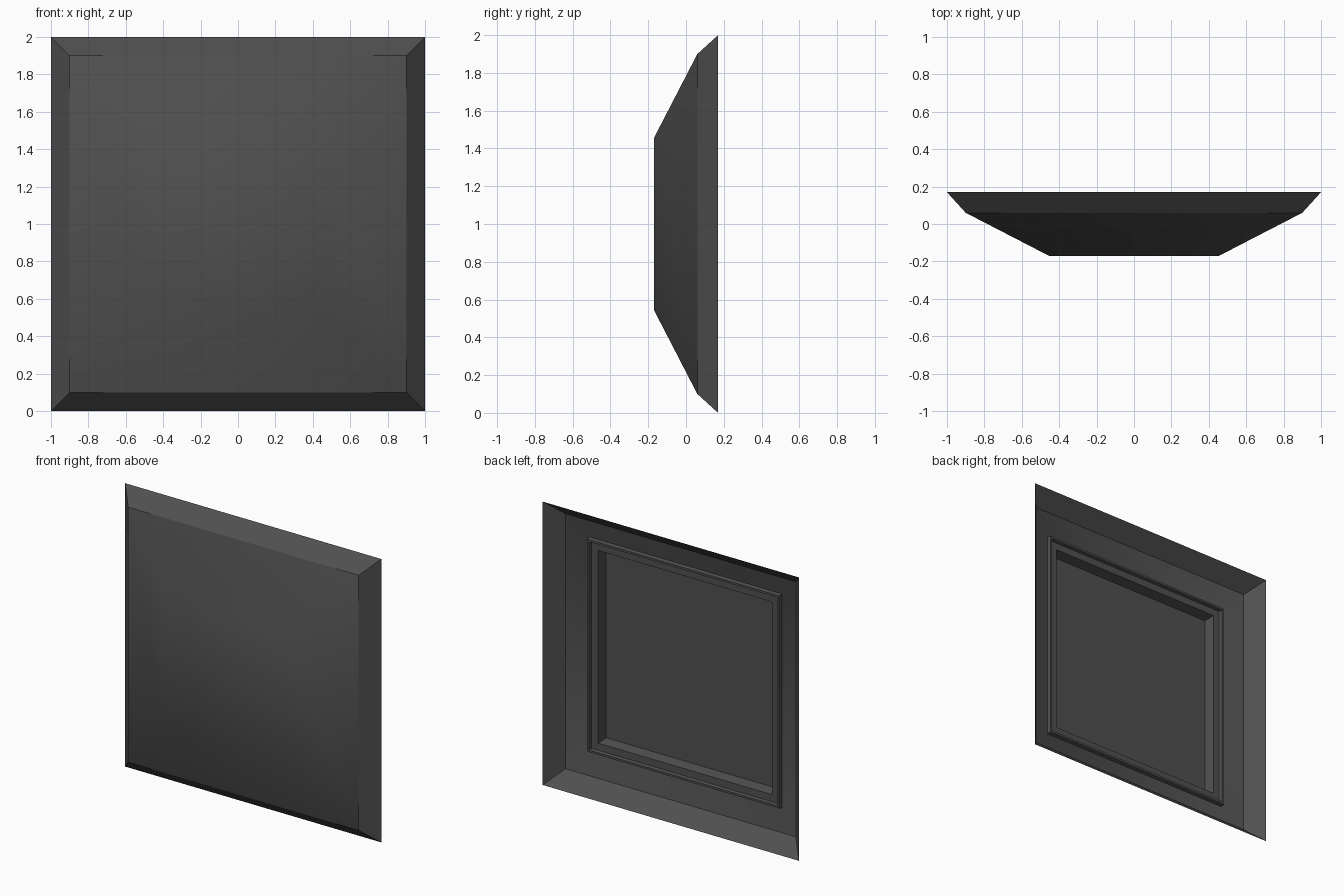
import bpy, bmesh

if "Cube" in bpy.data.objects:
    bpy.data.objects.remove(bpy.data.objects["Cube"])

mat = bpy.data.materials.new("dark grey")
mat.diffuse_color = (0.08, 0.08, 0.08, 1)
mat.use_nodes = True
mat.node_tree.nodes["Principled BSDF"].inputs["Base Color"].default_value = mat.diffuse_color


def square_rings(name, profile, sharp, back):
    """Join concentric squares (half size, y) and close the last one."""
    bm = bmesh.new()
    rings = []
    for h, y in profile:
        rings.append([bm.verts.new((sx * h, y, 1 + sz * h))
                      for sx, sz in ((-1, -1), (1, -1), (1, 1), (-1, 1))])
    for a, b in zip(rings, rings[1:]):
        for i in range(4):
            j = (i + 1) % 4
            bm.faces.new((a[i], a[j], b[j], b[i]))
    bm.faces.new(rings[-1])
    if back:
        bmesh.ops.reverse_faces(bm, faces=bm.faces[:])
    for f in bm.faces:
        f.smooth = True
    # Crisp edges along the chosen rings, and on the mitres next to them
    hard = {v for i in sharp for v in rings[i]}
    for e in bm.edges:
        if all(v in hard for v in e.verts):
            e.smooth = False
    me = bpy.data.meshes.new(name)
    bm.to_mesh(me)
    bm.free()
    me.materials.append(mat)
    ob = bpy.data.objects.new(name, me)
    bpy.context.collection.objects.link(ob)
    return ob


# Flared rim and softly shaded domed front
square_rings("front_shell",
             [(1.0, 0.17), (0.9, 0.06), (0.455, -0.17)], (0, 1), False)

# Sloping back with raised lip, ledge and recessed floor
square_rings("back_panel",
             [(0.9, 0.06), (0.755, 0.005), (0.75, 0.032), (0.735, 0.032),
              (0.73, 0.01), (0.68, 0.01), (0.665, -0.06)],
             (1, 2, 3, 4, 5, 6), True)
